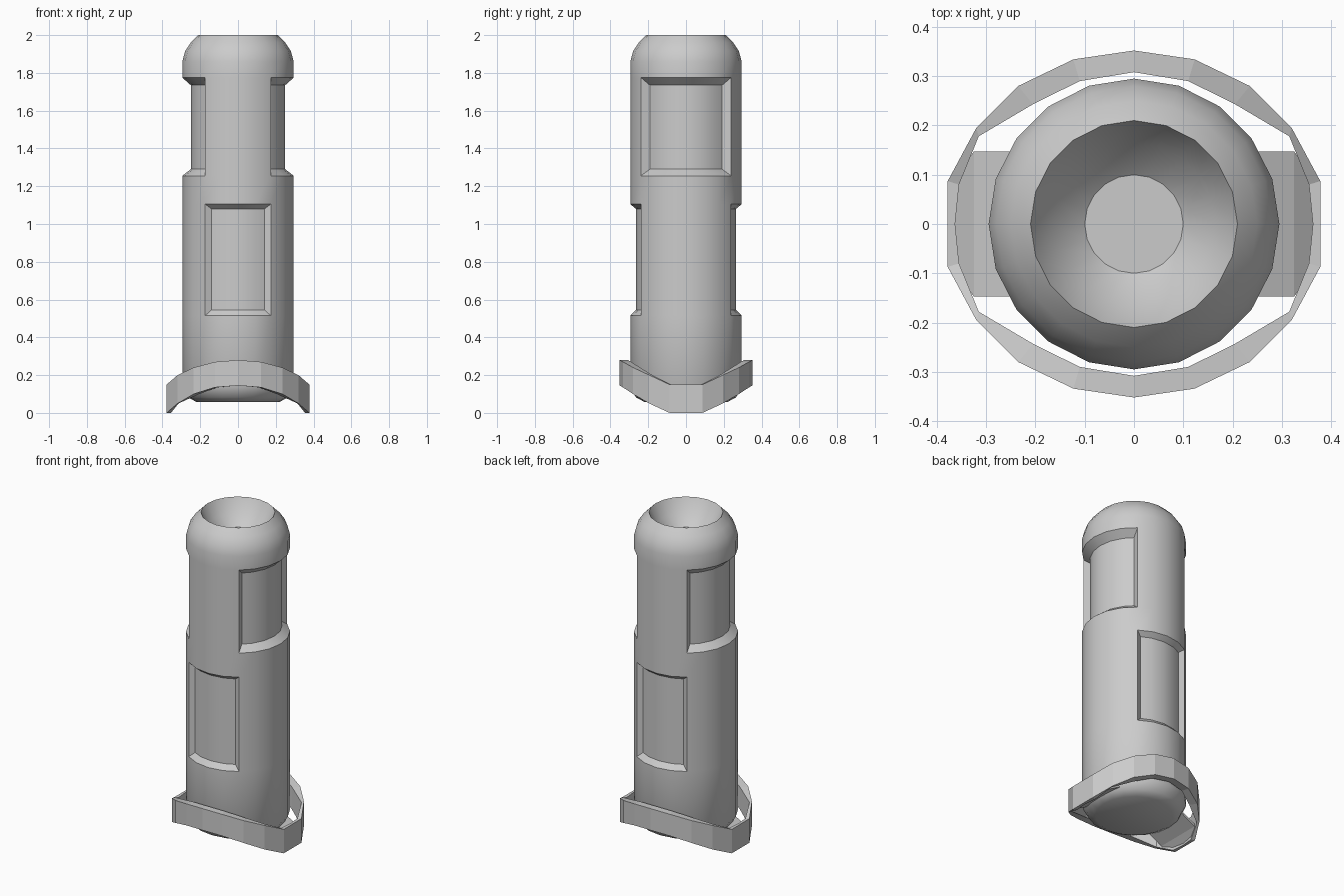
import bpy, bmesh, math
from math import radians, degrees, cos, sin, atan2

if "Cube" in bpy.data.objects:
    bpy.data.objects.remove(bpy.data.objects["Cube"])

SIDES = 20


def finish(bm, name, angle=None):
    bmesh.ops.recalc_face_normals(bm, faces=bm.faces[:])
    me = bpy.data.meshes.new(name)
    bm.to_mesh(me)
    bm.free()
    ob = bpy.data.objects.new(name, me)
    bpy.context.collection.objects.link(ob)
    if angle:
        bpy.ops.object.select_all(action='DESELECT')
        ob.select_set(True)
        bpy.context.view_layer.objects.active = ob
        bpy.ops.object.shade_smooth_by_angle(angle=radians(angle))
    return ob


def angle_from(v, centre):
    return (degrees(atan2(v.y, v.x)) - centre + 180) % 360 - 180


def recess(bm, centre, half, z0, z1, radius, inner_half, iz0, iz1):
    """Sink a bevelled panel into the cylinder wall."""
    region = []
    for f in bm.faces:
        c = f.calc_center_median()
        if len(f.verts) == 4 and z0 < c.z < z1 and abs(angle_from(c, centre)) < half:
            region.append(f)
    bmesh.ops.inset_region(bm, faces=region, thickness=0.01, use_even_offset=True)
    for v in {v for f in region for v in f.verts}:
        a = angle_from(v.co, centre)
        a = max(-inner_half, min(inner_half, a))
        if abs(a) < inner_half:
            a = round(a / 18) * 18
        z = iz0 if v.co.z < (z0 + z1) / 2 else iz1
        t = radians(a + centre)
        v.co = (radius * cos(t), radius * sin(t), z)


# Body: lathe profile from the base, over the domed rim, into the bowl
profile = [(.22, .058), (.265, .082), (.295, .135), (.295, .515), (.295, 1.105),
           (.295, 1.255), (.295, 1.775), (.295, 1.86), (.28, 1.915), (.25, 1.96),
           (.21, 2.0), (.165, 1.915), (.1, 1.86)]
bm = bmesh.new()
rings = [[bm.verts.new((r * cos(k * math.tau / SIDES), r * sin(k * math.tau / SIDES), z))
          for k in range(SIDES)] for r, z in profile]
for a, b in zip(rings, rings[1:]):
    for k in range(SIDES):
        n = (k + 1) % SIDES
        bm.faces.new((a[k], a[n], b[n], b[k]))
bm.faces.new(rings[0])
bm.faces.new(rings[-1])
bmesh.ops.recalc_face_normals(bm, faces=bm.faces[:])
for c in (0, 180):
    recess(bm, c, 54, 1.255, 1.775, .25, 50, 1.29, 1.735)
for c in (90, 270):
    recess(bm, c, 36, .515, 1.105, .265, 32, .545, 1.08)
finish(bm, "body", 35)

# Band: curved oval ring around the foot, one quarter mirrored to four
outer = [(0, .352), (.123, .334), (.235, .28), (.32, .195), (.378, .087), (.378, 0)]
inner = [(0, .308), (.11, .29), (.205, .243), (.315, .178), (.355, .08), (.363, 0)]
top = [.28, .27, .24, .2, .15, .15]
low = [.145, .135, .1, .05, 0, 0]


def full_loop(bm, quarter, heights):
    q = [(x, y, z) for (x, y), z in zip(quarter, heights)]
    half = q + [(x, -y, z) for x, y, z in q[-2::-1]]
    pts = half + [(-x, y, z) for x, y, z in half[-2:0:-1]]
    return [bm.verts.new(p) for p in pts]


bm = bmesh.new()
loops = [full_loop(bm, outer, low), full_loop(bm, outer, top),
         full_loop(bm, inner, top), full_loop(bm, inner, low)]
for i in range(4):
    a, b = loops[i], loops[(i + 1) % 4]
    for k in range(len(a)):
        n = (k + 1) % len(a)
        bm.faces.new((a[k], a[n], b[n], b[k]))
finish(bm, "foot_band")

# Struts: sloping plates joining the band ends to the body
for side, label in ((1, "right"), (-1, "left")):
    bm = bmesh.new()
    path = [(.372, .004), (.325, .045), (.2, .112)]
    rows = []
    for x, z in path:
        w = .147 if x < .35 else .085
        rows.append([bm.verts.new((side * x, y, z + dz))
                     for y, dz in ((-w, 0), (w, 0), (w, .015), (-w, .015))])
    for a, b in zip(rows, rows[1:]):
        for k in range(4):
            n = (k + 1) % 4
            bm.faces.new((a[k], a[n], b[n], b[k]))
    bm.faces.new(rows[0])
    bm.faces.new(rows[-1])
    finish(bm, "strut_" + label)
